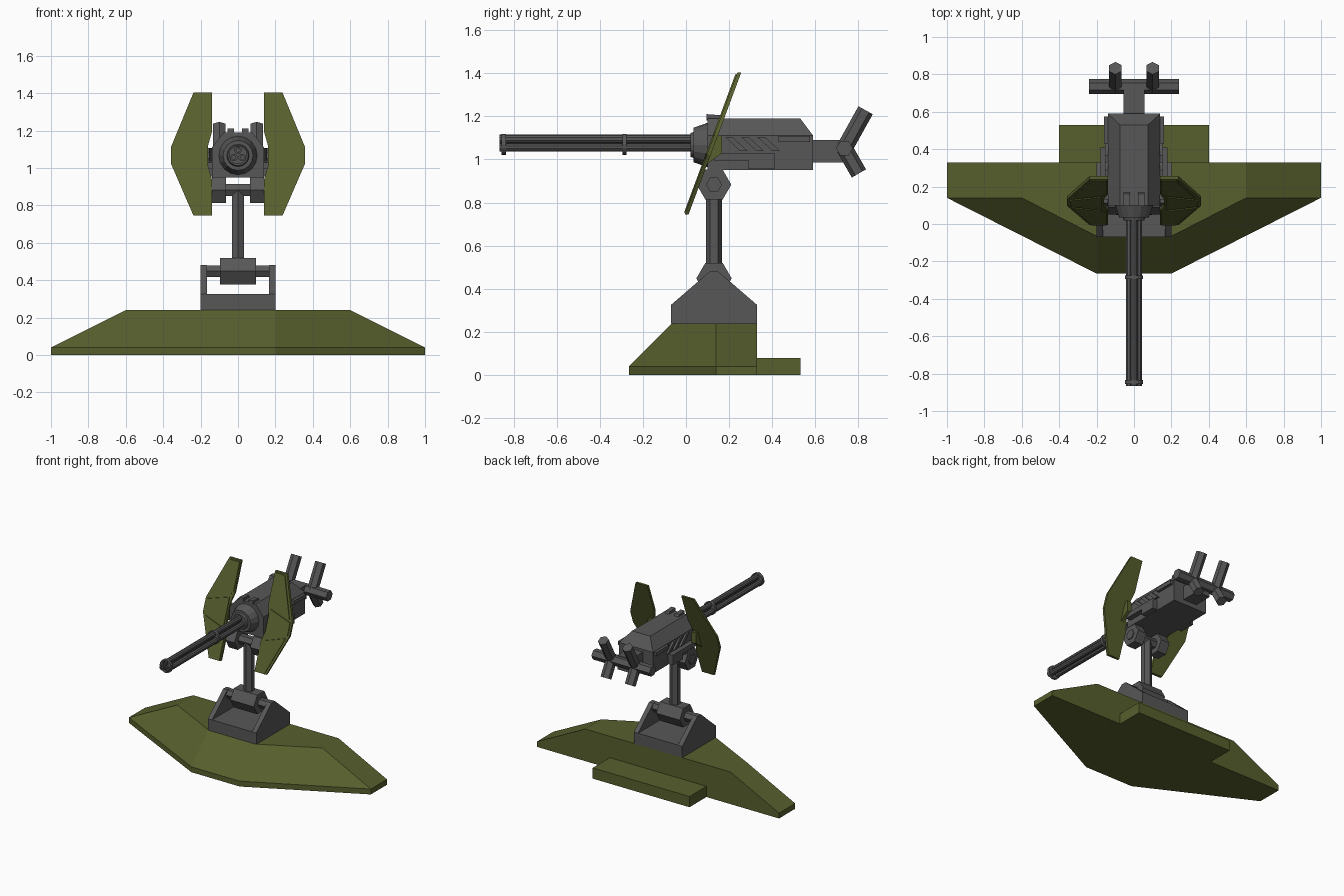
import bpy, bmesh, math
from mathutils import Vector

if "Cube" in bpy.data.objects:
    bpy.data.objects.remove(bpy.data.objects["Cube"])


def material(name, rgb):
    m = bpy.data.materials.new(name)
    m.use_nodes = True
    m.diffuse_color = (*rgb, 1)
    m.node_tree.nodes["Principled BSDF"].inputs["Base Color"].default_value = (*rgb, 1)
    return m


GREY = material("gun metal grey", (0.095, 0.095, 0.095))
OLIVE = material("olive green", (0.096, 0.115, 0.026))


def finish(name, bm, mat, mirror=False):
    bmesh.ops.recalc_face_normals(bm, faces=bm.faces[:])
    mesh = bpy.data.meshes.new(name)
    bm.to_mesh(mesh)
    bm.free()
    mesh.materials.append(mat)
    ob = bpy.data.objects.new(name, mesh)
    bpy.context.collection.objects.link(ob)
    if mirror:
        ob.modifiers.new("mirror", "MIRROR").use_mirror_merge = False
    return ob


def loft(name, rings, mat, mirror=False):
    """Skin a stack of equal-length point rings and cap both ends."""
    bm = bmesh.new()
    loops = [[bm.verts.new(p) for p in ring] for ring in rings]
    for a, b in zip(loops, loops[1:]):
        for i in range(len(a)):
            j = (i + 1) % len(a)
            bm.faces.new((a[i], a[j], b[j], b[i]))
    bm.faces.new(loops[0])
    bm.faces.new(loops[-1])
    return finish(name, bm, mat, mirror)


def side_prism(name, pts, x0, x1, mat, mirror=False):
    """Extrude a (y, z) profile along x."""
    return loft(name, [[(x, y, z) for y, z in pts] for x in (x0, x1)], mat, mirror)


def box(name, lo, hi, mat, mirror=False):
    pts = [(lo[1], lo[2]), (hi[1], lo[2]), (hi[1], hi[2]), (lo[1], hi[2])]
    return side_prism(name, pts, lo[0], hi[0], mat, mirror)


def rod(name, start, end, profile, sides=6, mirror=False):
    """Turn (radius, distance) steps around the line from start to end."""
    start, end = Vector(start), Vector(end)
    d = (end - start).normalized()
    u = d.cross(Vector((1, 0, 0)))
    u = u.normalized() if u.length > 0.01 else Vector((0, 1, 0))
    v = d.cross(u)
    if not isinstance(profile, list):
        profile = [(profile, 0), (profile, (end - start).length)]
    turns = [math.tau * i / sides for i in range(sides)]
    rings = [[start + d * t + (u * math.cos(a) + v * math.sin(a)) * r for a in turns]
             for r, t in profile]
    return loft(name, rings, GREY, mirror)


# Base: sloped hull with a step behind
foot = [(-1, 0.33), (-1, 0.14), (-0.2, -0.265), (0.2, -0.265), (1, 0.14), (1, 0.33)]
deck = [(-0.6, 0.33), (-0.6, 0.14), (-0.2, -0.065), (0.2, -0.065), (0.6, 0.14), (0.6, 0.33)]
loft("base_hull", [[(x, y, z) for x, y in outline]
                   for outline, z in ((foot, 0), (foot, 0.04), (deck, 0.24))], OLIVE)
box("rear_step", (-0.4, 0.33, 0), (0.4, 0.53, 0.08), OLIVE)

# Pivot mount: block, cheeks, axle and hub
box("mount_block", (-0.2, -0.07, 0.24), (0.2, 0.33, 0.325), GREY)
side_prism("mount_cheeks", [(-0.07, 0.325), (0.11, 0.48), (0.15, 0.48), (0.33, 0.325)],
           0.165, 0.2, GREY, True)
rod("mount_axle", (-0.18, 0.13, 0.448), (0.18, 0.13, 0.448), 0.036)
rod("mount_hub", (-0.097, 0.13, 0.448), (0.097, 0.13, 0.448), 0.082)
rod("post", (0, 0.13, 0.46), (0, 0.13, 0.885), 0.038)

# Tilt joint under the gun
rod("tilt_axle", (-0.145, 0.13, 0.883), (0.145, 0.13, 0.883), 0.037)
rod("tilt_hub", (0.065, 0.13, 0.883), (0.138, 0.13, 0.883), 0.08, mirror=True)

# Gun body with a chamfered top
def rect(w, y0, y1, z):
    return [(-w, y0, z), (w, y0, z), (w, y1, z), (-w, y1, z)]


loft("gun_body", [rect(0.14, 0.1, 0.59, 0.95), rect(0.14, 0.1, 0.59, 1.11),
                  rect(0.075, 0.1, 0.53, 1.19)], GREY)
side_prism("top_tabs", [(0.095, 1.18), (0.095, 1.21), (0.16, 1.205), (0.175, 1.18)],
           0.022, 0.056, GREY, True)
box("side_rail", (0.13, 0.43, 1.08), (0.16, 0.575, 1.108), GREY, True)
side_prism("shield_arm", [(0.13, 1.03), (0.41, 1.03), (0.41, 0.955), (0.29, 0.955),
                          (0.29, 0.995), (0.13, 0.995)], 0.13, 0.178, GREY, True)
for i in range(3):
    y = 0.18 + i * 0.075
    side_prism("cooling_fin", [(y, 1.105), (y + 0.035, 1.105), (y + 0.105, 1.04),
                               (y + 0.07, 1.04)], 0.13, 0.155, GREY, True)

# Barrel cluster
rod("front_collar", (0, 0.12, 1.067), (0, 0, 1.067),
    [(0.103, 0), (0.103, 0.02), (0.08, 0.085), (0.06, 0.085), (0.055, 0.1)], 16)
for i in range(3):
    a = math.tau * i / 3
    x, z = 0.026 * math.sin(a), 1.069 + 0.026 * math.cos(a)
    rod("barrel", (x, 0.05, z), (x, -0.866, z),
        [(0.02, 0), (0.02, 0.916), (0.011, 0.916), (0.011, 0.87)], 10)
for y in (-0.285, -0.845):
    rod("barrel_band", (0, y + 0.01, 1.069), (0, y - 0.01, 1.069), 0.049, 16)

# Rear neck, crossbar and handles
box("rear_neck", (-0.056, 0.58, 0.985), (0.056, 0.73, 1.09), GREY)
rod("crossbar", (-0.24, 0.735, 1.052), (0.24, 0.735, 1.052), 0.039)
rod("upper_handle", (0.1, 0.735, 1.052), (0.1, 0.833, 1.228), 0.038, mirror=True)
rod("lower_handle", (0.1, 0.735, 1.052), (0.1, 0.802, 0.935), 0.038, mirror=True)


# Tilted shields: back plate with raised panels
def tilted(name, outline, front, back):
    rings = [[(x, 0.371 * (z - 0.745) + off, z) for x, z in outline] for off in (front, back)]
    return loft(name, rings, OLIVE, True)


tilted("shield", [(0.14, 1.403), (0.238, 1.403), (0.357, 1.115), (0.357, 1.02), (0.238, 0.745),
                  (0.14, 0.745), (0.14, 0.94), (0.16, 1.01), (0.16, 1.12), (0.14, 1.19)],
       -0.006, 0.012)
tilted("shield_top_panel", [(0.148, 1.395), (0.225, 1.395), (0.332, 1.13), (0.17, 1.175),
                            (0.148, 1.2)], -0.012, 0)
tilted("shield_middle_panel", [(0.17, 1.16), (0.343, 1.11), (0.343, 1.025), (0.17, 0.97)],
       -0.012, 0)
tilted("shield_lower_panel", [(0.148, 0.753), (0.225, 0.753), (0.332, 1.005), (0.17, 0.955),
                              (0.148, 0.93)], -0.012, 0)
side_prism("shield_bracket", [(0.14, 1.11), (0.168, 1.11), (0.168, 1.03), (0.08, 0.965)],
           0.165, 0.2, OLIVE, True)
